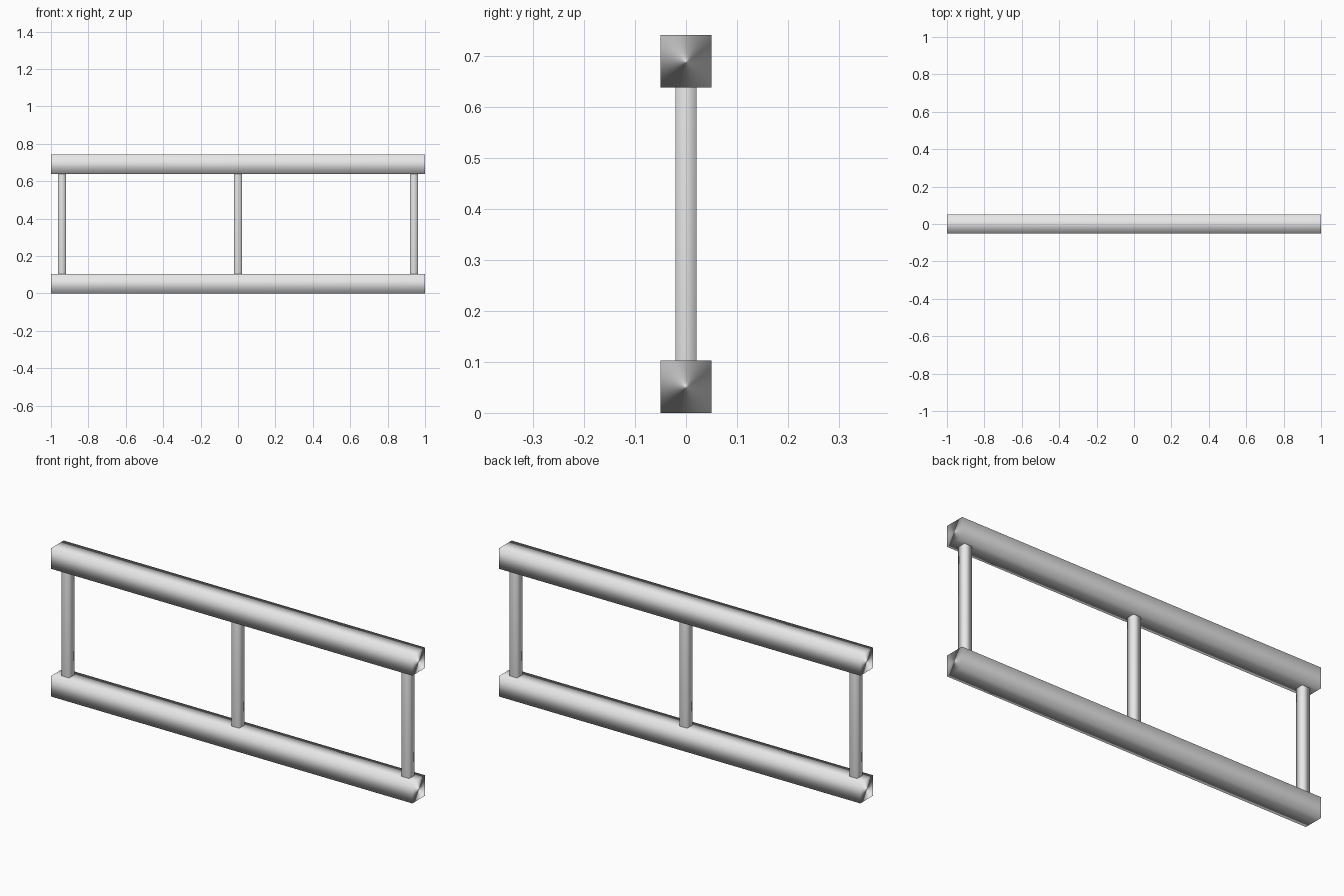
import bpy
import bmesh
from mathutils import Matrix, Vector

cube = bpy.data.objects.get("Cube")
if cube:
    bpy.data.objects.remove(cube, do_unlink=True)

# One plain light grey for everything
grey = bpy.data.materials.new("light_grey")
grey.use_nodes = True
colour = (0.8, 0.8, 0.8, 1.0)
grey.diffuse_color = colour
grey.node_tree.nodes["Principled BSDF"].inputs["Base Color"].default_value = colour

LENGTH = 2.0
RAIL_WIDTH = 0.1
RAIL_HEIGHT = 0.103
TOTAL_HEIGHT = 0.742
POST_WIDTH = 0.042
POST_X = 0.941


def bar(name, centre, size):
    """Square bar with soft shading that follows its long sides."""
    bm = bmesh.new()
    bmesh.ops.create_cube(bm, size=1.0, matrix=Matrix.Diagonal((*size, 1.0)))
    for face in bm.faces:
        face.smooth = True
    mesh = bpy.data.meshes.new(name)
    bm.to_mesh(mesh)
    bm.free()
    mesh.materials.append(grey)
    obj = bpy.data.objects.new(name, mesh)
    obj.location = Vector(centre)
    bpy.context.collection.objects.link(obj)
    # Let the large side faces dominate the corner normals
    weighted = obj.modifiers.new("area_normals", "WEIGHTED_NORMAL")
    weighted.mode = "FACE_AREA"
    weighted.weight = 50
    return obj


# Horizontal rails
rail_size = (LENGTH, RAIL_WIDTH, RAIL_HEIGHT)
bar("bottom_rail", (0, 0, RAIL_HEIGHT / 2), rail_size)
bar("top_rail", (0, 0, TOTAL_HEIGHT - RAIL_HEIGHT / 2), rail_size)

# Upright posts between the rails
post_size = (POST_WIDTH, POST_WIDTH, TOTAL_HEIGHT - 2 * RAIL_HEIGHT)
for name, x in (("right_post", -POST_X), ("middle_post", 0), ("left_post", POST_X)):
    bar(name, (x, 0, TOTAL_HEIGHT / 2), post_size)
